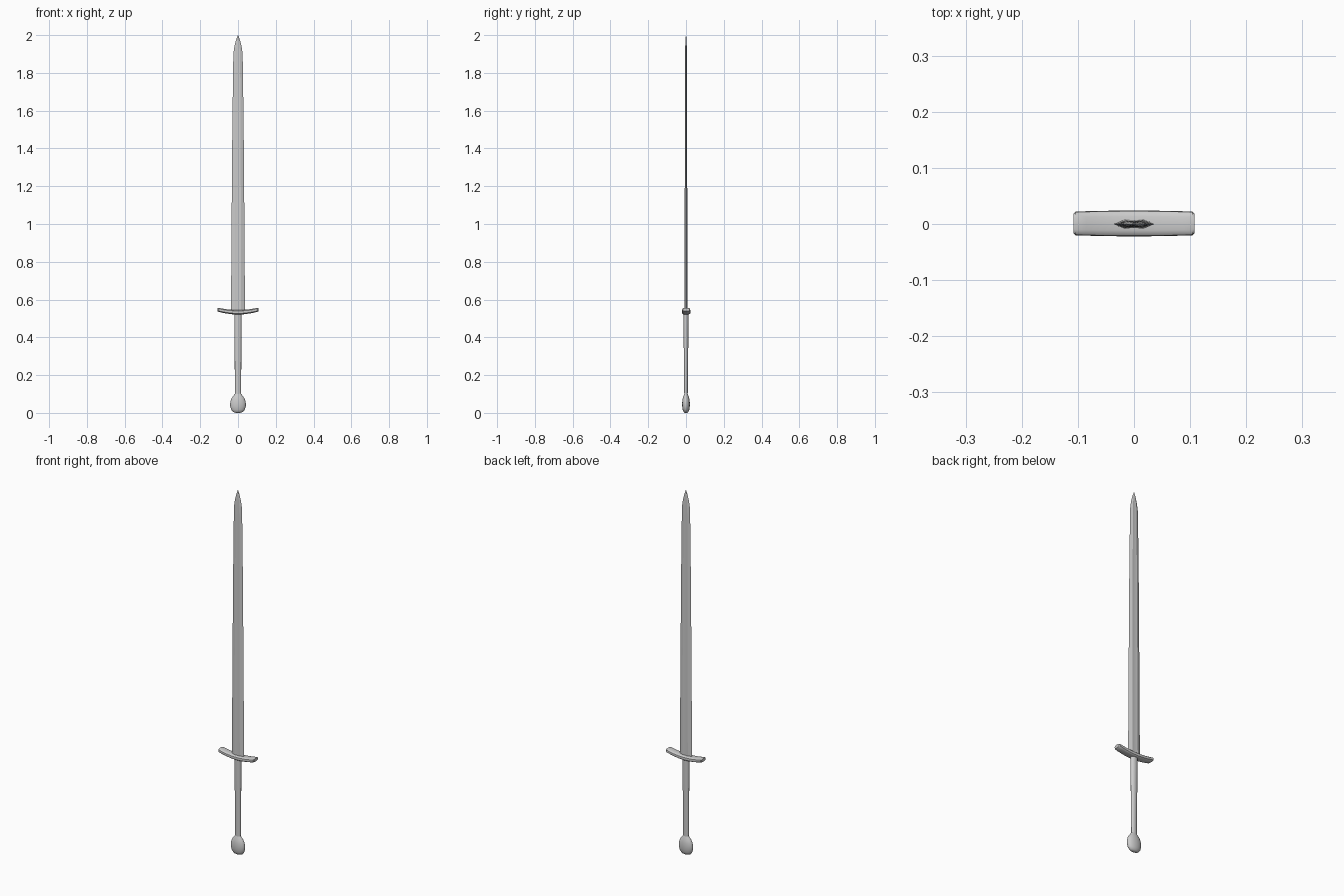
import bpy, bmesh, math

if "Cube" in bpy.data.objects:
    bpy.data.objects.remove(bpy.data.objects["Cube"])


def loft(name, rings, angle=30):
    """Skin a list of equal-length point rings and cap both ends."""
    bm = bmesh.new()
    loops = [[bm.verts.new(p) for p in ring] for ring in rings]
    n = len(loops[0])
    for a, b in zip(loops, loops[1:]):
        for i in range(n):
            j = (i + 1) % n
            bm.faces.new((a[i], a[j], b[j], b[i]))
    bm.faces.new(loops[0][::-1])
    bm.faces.new(loops[-1])
    bmesh.ops.recalc_face_normals(bm, faces=bm.faces)
    mesh = bpy.data.meshes.new(name)
    bm.to_mesh(mesh)
    bm.free()
    obj = bpy.data.objects.new(name, mesh)
    bpy.context.collection.objects.link(obj)
    bpy.ops.object.select_all(action='DESELECT')
    obj.select_set(True)
    bpy.context.view_layer.objects.active = obj
    bpy.ops.object.shade_smooth_by_angle(angle=math.radians(angle))
    return obj


def ellipse(rx, ry, z, n=24):
    return [(rx * math.cos(2 * math.pi * i / n),
             ry * math.sin(2 * math.pi * i / n), z) for i in range(n)]


def blade_ring(w, t, z):
    # sharp edges, flat bevels and a shallow central fuller
    f = 0.45 * w
    return [(w, 0, z), (f, t, z), (0, t * 0.8, z), (-f, t, z),
            (-w, 0, z), (-f, -t, z), (0, -t * 0.8, z), (f, -t, z)]


# Blade: half width, half thickness, height
loft("blade", [blade_ring(*s) for s in (
    (0.037, 0.0085, 0.53), (0.034, 0.007, 1.0), (0.030, 0.006, 1.5),
    (0.0255, 0.005, 1.85), (0.0235, 0.005, 1.91), (0.018, 0.004, 1.945),
    (0.010, 0.003, 1.975), (0.001, 0.0006, 2.0))], 20)


# Crossguard: rounded bar bowed upward at both ends
def guard_ring(x):
    u = abs(x) / 0.108
    end = 0.82 if u > 0.99 else 1.0
    zc = 0.533 + 0.014 * u ** 2
    hy, hz = (0.023 - 0.002 * u * u) * end, (0.0125 - 0.002 * u) * end
    ring = []
    for i in range(16):
        a = 2 * math.pi * i / 16
        c, s = math.cos(a), math.sin(a)
        ring.append((x, 0.001 + hy * math.copysign(abs(c) ** 0.65, c),
                     zc + hz * math.copysign(abs(s) ** 0.65, s)))
    return ring


loft("crossguard", [guard_ring(x) for x in (
    -0.108, -0.104, -0.085, -0.06, -0.03, 0, 0.03, 0.06, 0.085, 0.104, 0.108)])

# Grip: oval, slightly thinner towards the pommel
loft("grip", [ellipse(*s) for s in (
    (0.016, 0.009, 0.07), (0.017, 0.010, 0.2), (0.018, 0.012, 0.35),
    (0.019, 0.0135, 0.48), (0.019, 0.0135, 0.53))])

# Pommel: flattened ball with a short neck
pommel = [(0.012, 0.006, 0.0), (0.026, 0.013, 0.005), (0.036, 0.0175, 0.017),
          (0.041, 0.020, 0.034), (0.0415, 0.0205, 0.05), (0.038, 0.019, 0.068),
          (0.031, 0.016, 0.082), (0.022, 0.012, 0.093), (0.016, 0.009, 0.102)]
loft("pommel", [ellipse(*s) for s in pommel], 45)
